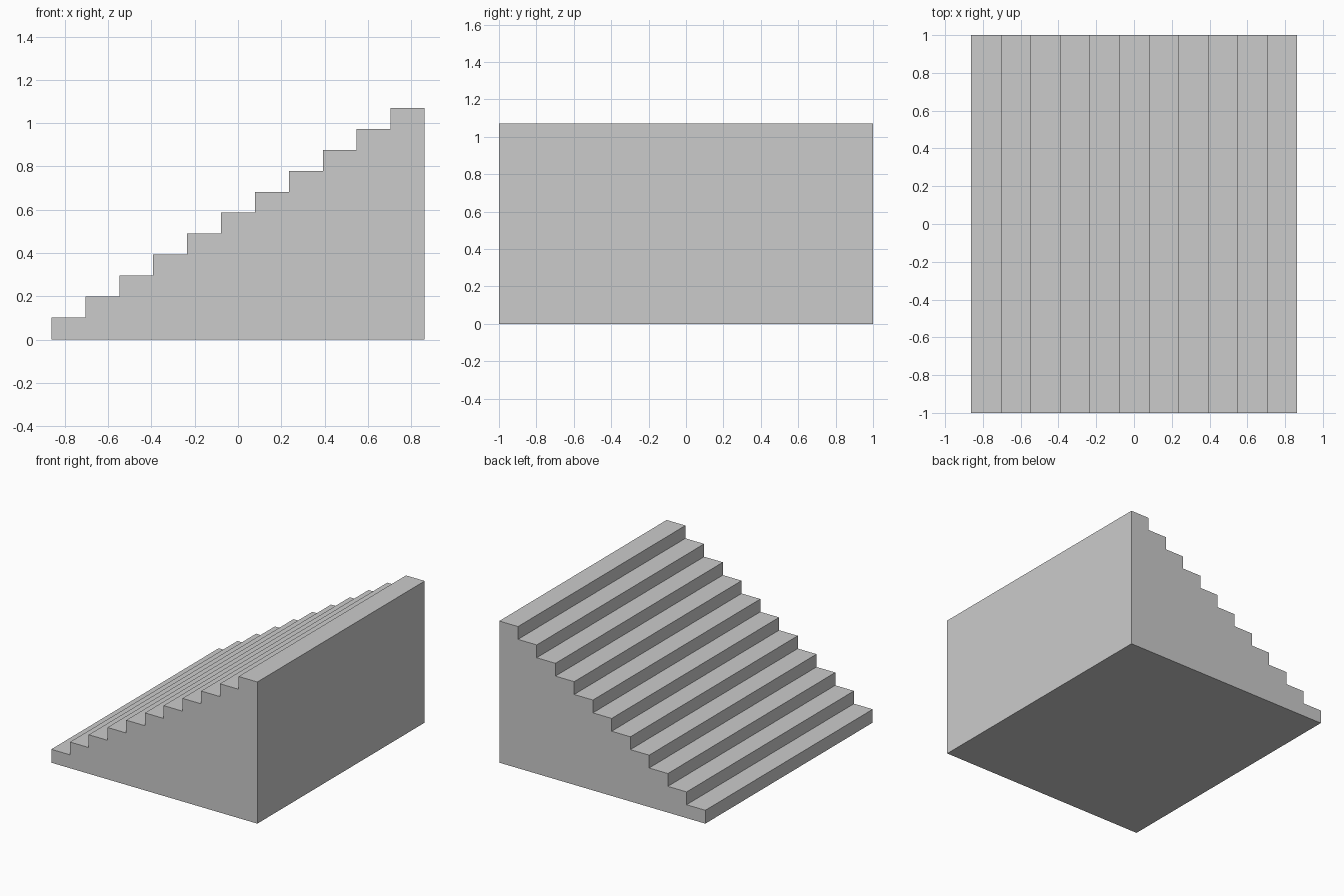
import bpy
import bmesh

if "Cube" in bpy.data.objects:
    bpy.data.objects.remove(bpy.data.objects["Cube"])

STEPS = 11
HALF_X, HALF_Y = 0.862, 1.0
TREAD = 2 * HALF_X / STEPS
FIRST, RISE = 0.101, 0.097

# Stepped side profile (x, z), climbing towards +x
profile = [(-HALF_X, 0.0)]
for i in range(STEPS):
    x = -HALF_X + i * TREAD
    z = FIRST + i * RISE
    profile += [(x, z), (x + TREAD, z)]
profile.append((HALF_X, 0.0))

# Solid staircase: extrude the profile across the full depth
bm = bmesh.new()
side = bm.faces.new([bm.verts.new((x, -HALF_Y, z)) for x, z in profile])
result = bmesh.ops.extrude_face_region(bm, geom=[side], use_keep_orig=True)
moved = [v for v in result["geom"] if isinstance(v, bmesh.types.BMVert)]
bmesh.ops.translate(bm, verts=moved, vec=(0, 2 * HALF_Y, 0))
bmesh.ops.recalc_face_normals(bm, faces=bm.faces)

mesh = bpy.data.meshes.new("staircase")
bm.to_mesh(mesh)
bm.free()
bpy.context.collection.objects.link(bpy.data.objects.new("staircase", mesh))
